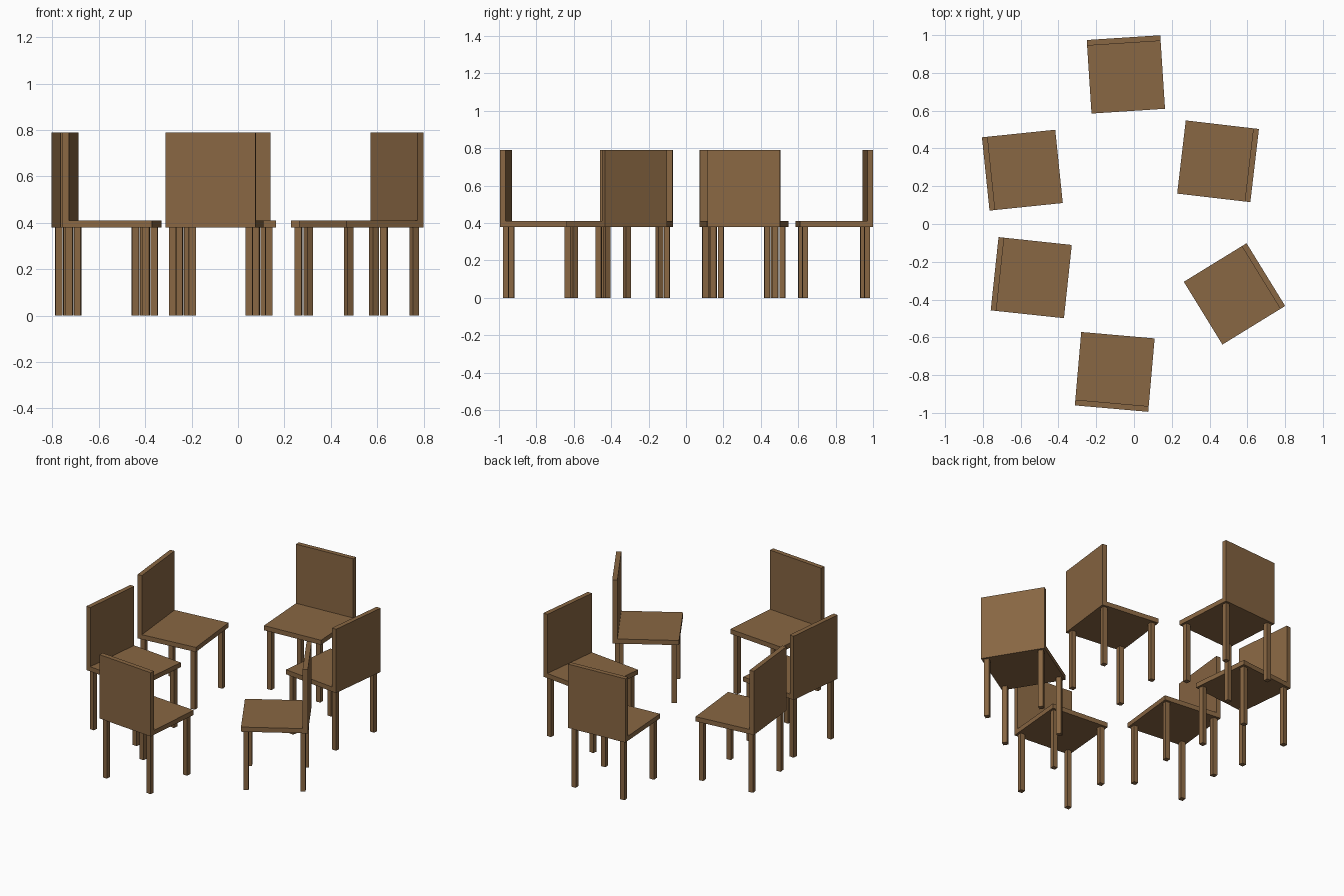
import bpy, math
from mathutils import Matrix

if "Cube" in bpy.data.objects:
    bpy.data.objects.remove(bpy.data.objects["Cube"])

wood = bpy.data.materials.new("brown wood")
wood.diffuse_color = (0.25, 0.135, 0.056, 1)
wood.use_nodes = True
wood.node_tree.nodes["Principled BSDF"].inputs["Base Color"].default_value = wood.diffuse_color

SIZE, THICK = 0.39, 0.03      # seat side, board thickness
SEAT_Z, TOP_Z = 0.38, 0.79    # underside of seat, top of backrest
LEG, LEG_POS = 0.03, 0.166    # leg width, leg offset from seat centre


def box(name, lo, hi, place):
    """Box between two local corners, moved into place."""
    faces = [(0, 1, 3, 2), (4, 6, 7, 5), (0, 4, 5, 1),
             (2, 3, 7, 6), (0, 2, 6, 4), (1, 5, 7, 3)]
    verts = [place @ Matrix.Translation((x, y, z)).translation
             for x in (lo[0], hi[0]) for y in (lo[1], hi[1]) for z in (lo[2], hi[2])]
    me = bpy.data.meshes.new(name)
    me.from_pydata(verts, [], faces)
    me.materials.append(wood)
    bpy.context.collection.objects.link(bpy.data.objects.new(name, me))


def chair(n, x, y, angle):
    """Chair centred at x, y; the backrest points along the angle."""
    place = Matrix.Translation((x, y, 0)) @ Matrix.Rotation(math.radians(angle), 4, 'Z')
    h = SIZE / 2
    box(f"seat_{n}", (-h, -h, SEAT_Z), (h - THICK, h, SEAT_Z + THICK), place)
    box(f"backrest_{n}", (h - THICK, -h, SEAT_Z), (h, h, TOP_Z), place)
    for sx, end in ((-1, "front"), (1, "back")):
        for sy, side in ((-1, "right"), (1, "left")):
            cx, cy, r = sx * LEG_POS, sy * LEG_POS, LEG / 2
            box(f"{end}_{side}_leg_{n}", (cx - r, cy - r, 0), (cx + r, cy + r, SEAT_Z), place)


# Ring of six chairs facing inwards
ring = [(-0.043, 0.792, 93.7), (0.445, 0.332, -6.7), (0.532, -0.37, 31.6),
        (-0.102, -0.783, -95), (-0.544, -0.284, 173.9), (-0.591, 0.285, 185.9)]
for n, (x, y, a) in enumerate(ring, 1):
    chair(n, x, y, a)
